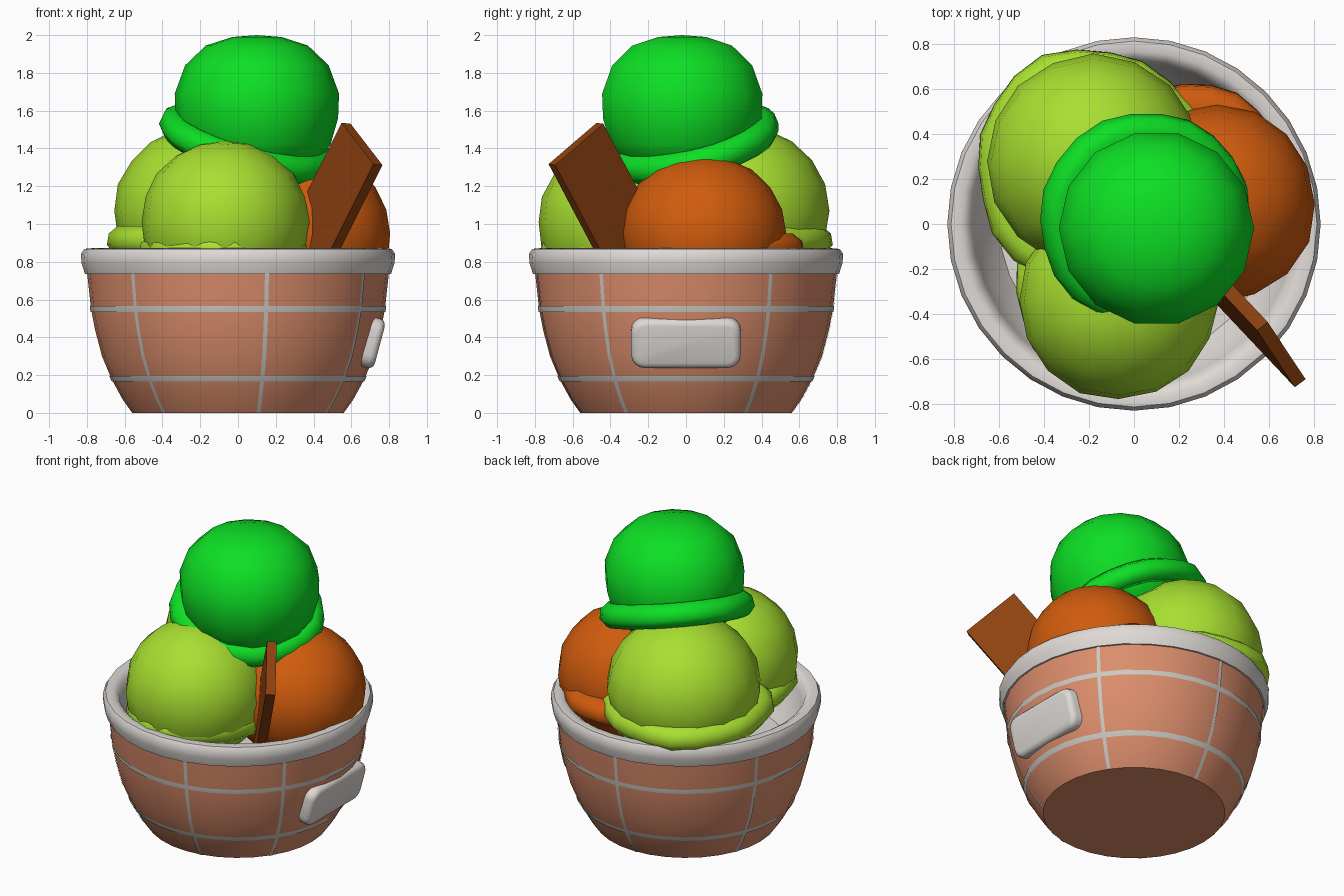
import bpy, bmesh, math, random
from mathutils import Matrix, Vector

random.seed(4)
if "Cube" in bpy.data.objects:
    bpy.data.objects.remove(bpy.data.objects["Cube"])


def material(name, rgb):
    m = bpy.data.materials.new(name)
    m.use_nodes = True
    m.diffuse_color = (*rgb, 1)
    bsdf = m.node_tree.nodes["Principled BSDF"]
    bsdf.inputs["Base Color"].default_value = (*rgb, 1)
    bsdf.inputs["Roughness"].default_value = 0.6
    return m


TERRACOTTA = material("terracotta", (0.72, 0.27, 0.15))
WHITE = material("warm white", (0.74, 0.70, 0.67))
GREY = material("pale grey", (0.60, 0.59, 0.55))
LIME = material("lime", (0.39, 0.74, 0.03))
GREEN = material("bright green", (0.004, 0.74, 0.018))
ORANGE = material("orange", (0.63, 0.105, 0.004))
CHOCOLATE = material("chocolate", (0.27, 0.053, 0.005))


def finish(name, bm, mat, angle=50):
    bmesh.ops.recalc_face_normals(bm, faces=bm.faces)
    mesh = bpy.data.meshes.new(name)
    bm.to_mesh(mesh)
    bm.free()
    mesh.materials.append(mat)
    ob = bpy.data.objects.new(name, mesh)
    bpy.context.collection.objects.link(ob)
    bpy.ops.object.select_all(action='DESELECT')
    ob.select_set(True)
    bpy.context.view_layer.objects.active = ob
    if angle:
        bpy.ops.object.shade_smooth_by_angle(angle=math.radians(angle))
    return ob


def lathe(name, profile, mat, steps=32, matrix=Matrix(), closed=False,
          swell=lambda a: 1.0, angle=50):
    """Spin (radius, height) points around z; swell varies the radius."""
    bm = bmesh.new()
    rings = []
    for r, z in profile:
        ring = []
        for i in range(steps):
            a = math.tau * i / steps
            k = r * swell(a)
            ring.append(bm.verts.new((k * math.cos(a), k * math.sin(a), z)))
        rings.append(ring)
    for j in range(len(rings) if closed else len(rings) - 1):
        lo, hi = rings[j], rings[(j + 1) % len(rings)]
        for i in range(steps):
            n = (i + 1) % steps
            bm.faces.new((lo[i], lo[n], hi[n], hi[i]))
    bmesh.ops.remove_doubles(bm, verts=bm.verts, dist=1e-5)
    bm.transform(matrix)
    return finish(name, bm, mat, angle)


# Bowl wall, with its rim and white lining
WALL = [(0.56, 0), (0.61, 0.07), (0.67, 0.18), (0.72, 0.30),
        (0.757, 0.44), (0.778, 0.55), (0.80, 0.75)]
lathe("bowl", [(0, 0)] + WALL, TERRACOTTA)
lathe("bowl_rim_and_lining",
      [(0.78, 0.735), (0.81, 0.735), (0.828, 0.79), (0.832, 0.84), (0.815, 0.868),
       (0.77, 0.872), (0.735, 0.85), (0.715, 0.79), (0.68, 0.66), (0.6, 0.55), (0, 0.53)],
      WHITE)


def wall_radius(z):
    for (r0, z0), (r1, z1) in zip(WALL, WALL[1:]):
        if z <= z1:
            return r0 + (r1 - r0) * (z - z0) / (z1 - z0)
    return WALL[-1][0]


# Horizontal painted lines
for label, z in (("upper", 0.55), ("lower", 0.18)):
    lathe(label + "_line", [(wall_radius(z + d) + 0.005, z + d)
                            for d in (-0.015, 0, 0.015)], GREY)

# Vertical painted lines
for i, deg in enumerate((34, 92, 158, 226, 281, 326)):
    bm = bmesh.new()
    pairs = []
    for r, z in WALL:
        r += 0.004
        pairs.append([bm.verts.new((r * math.cos(a), r * math.sin(a), z))
                      for a in (math.radians(deg) - 0.011 / r, math.radians(deg) + 0.011 / r)])
    for (a, b), (c, d) in zip(pairs, pairs[1:]):
        bm.faces.new((a, b, d, c))
    finish(f"upright_line_{i + 1}", bm, GREY)

# Rounded handle plate on the side
bm = bmesh.new()
bmesh.ops.create_cube(bm, size=1)
bm.transform(Matrix.Diagonal((0.12, 0.58, 0.27, 1)))
bmesh.ops.bevel(bm, geom=[e for e in bm.edges
                          if abs(e.verts[0].co.x - e.verts[1].co.x) > 0.05],
                offset=0.07, segments=4, profile=0.5, affect='EDGES')
outer = [e for e in bm.edges if all(v.co.x > 0.05 for v in e.verts)]
bmesh.ops.bevel(bm, geom=outer, offset=0.035, segments=3, profile=0.5, affect='EDGES')
bm.transform(Matrix.Translation((0.693, 0, 0.375)) @ Matrix.Rotation(math.radians(15), 4, 'Y'))
finish("handle", bm, WHITE)


# Scoops, each with a ragged skirt around its base
def scoop(name, mat, centre, radius, height):
    bm = bmesh.new()
    bmesh.ops.create_uvsphere(bm, u_segments=16, v_segments=10, radius=1)
    for v in bm.verts:
        v.co *= 1 + random.uniform(-0.012, 0.012)
    bm.transform(Matrix.Translation(centre) @ Matrix.Diagonal((radius, radius, height, 1)))
    finish(name, bm, mat, 80)


def skirt(name, mat, matrix, radius, waviness, phase, thick=1.0):
    shape = [(-0.12, -0.05), (-0.04, -0.07), (0.0, -0.02),
             (-0.01, 0.04), (-0.06, 0.08), (-0.13, 0.07)]

    def swell(a):
        return 1 + waviness * (math.sin(3 * a + phase) + 0.5 * math.sin(7 * a))
    lathe(name, [(radius + r, z * thick) for r, z in shape], mat, 22, matrix, True, swell, 80)


scoop("front_scoop", LIME, (-0.07, -0.34, 1.01), 0.445, 0.435)
skirt("front_scoop_skirt", LIME, Matrix.Translation((-0.08, -0.31, 0.86)), 0.45, 0.03, 0.5)
scoop("back_scoop", LIME, (-0.18, 0.28, 1.07), 0.475, 0.45)
skirt("back_scoop_skirt", LIME, Matrix.Translation((-0.18, 0.25, 0.91)), 0.53, 0.03, 1.6)
scoop("side_scoop", ORANGE, (0.37, 0.09, 0.95), 0.44, 0.415)
skirt("side_scoop_skirt", ORANGE,
      Matrix.Translation((0.28, 0.19, 0.87)), 0.43, 0.03, 2.6)

# Top scoop and its tilted skirt
lathe("top_scoop", [(0, 2.0), (0.13, 1.99), (0.27, 1.945), (0.38, 1.84), (0.435, 1.69),
                    (0.43, 1.56), (0.39, 1.42), (0.31, 1.31), (0, 1.25)],
      GREEN, 14, Matrix.Translation((0.1, -0.02, 0)), angle=80)
tilt = Vector((0, 0, 1)).rotation_difference(Vector((0.28, -0.24, 1))).to_matrix().to_4x4()
skirt("top_scoop_skirt", GREEN, Matrix.Translation((0.045, 0.03, 1.425)) @ tilt,
      0.48, 0.015, 0.8)

# Chocolate slab stuck in edgeways, leaning outward
out = Vector((0.55, -0.83, 0)).normalized()
side = Vector((-out.y, out.x, 0))
long_axis = (out * 0.58 + Vector((0, 0, 0.81)) + side * 0.1).normalized()
wide_axis = (out * 0.81 - Vector((0, 0, 0.58))).normalized()
wide_axis = (wide_axis - long_axis * wide_axis.dot(long_axis)).normalized()
basis = Matrix((wide_axis, long_axis.cross(wide_axis), long_axis)).transposed().to_4x4()
bm = bmesh.new()
bmesh.ops.create_cube(bm, size=1)
bm.transform(Matrix.Translation((0.475, -0.39, 1.06)) @ basis
             @ Matrix.Diagonal((0.375, 0.06, 0.9, 1)))
finish("chocolate_slab", bm, CHOCOLATE, 0)
